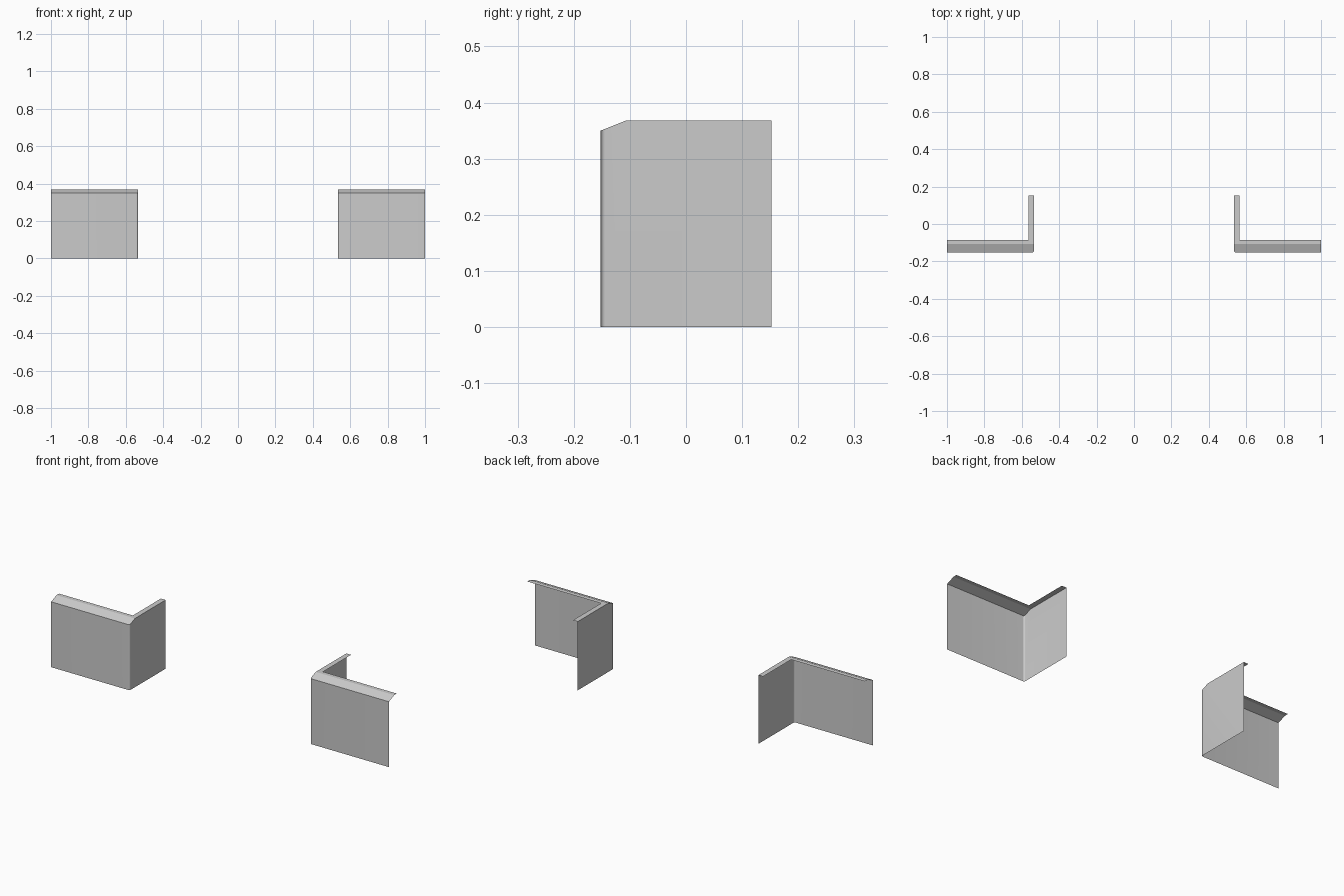
import bpy, bmesh, math

cube = bpy.data.objects.get("Cube")
if cube:
    bpy.data.objects.remove(cube, do_unlink=True)

# Single grey finish
grey = bpy.data.materials.new("plain_grey")
grey.use_nodes = True
colour = (0.6, 0.6, 0.6, 1)
grey.diffuse_color = colour
grey.node_tree.nodes["Principled BSDF"].inputs["Base Color"].default_value = colour

# Main dimensions
INNER, OUTER = 0.535, 1.0
FRONT, BACK = -0.152, 0.152
SLOPE_Y, LIP_Y, LIP_X = -0.107, -0.085, 0.563
SHOULDER, TOP = 0.35, 0.368


def corner_panel(name, side):
    """Thin L-shaped sheet with a sloped front edge and a narrow top lip."""
    bm = bmesh.new()

    def v(x, y, z):
        return bm.verts.new((side * x, y, z))

    front_out, front_in = v(OUTER, FRONT, 0), v(INNER, FRONT, 0)
    shoulder_out, shoulder_in = v(OUTER, FRONT, SHOULDER), v(INNER, FRONT, SHOULDER)
    slope_out, slope_in = v(OUTER, SLOPE_Y, TOP), v(INNER, SLOPE_Y, TOP)
    back_low, back_top = v(INNER, BACK, 0), v(INNER, BACK, TOP)
    lip_out, lip_corner, lip_back = (v(OUTER, LIP_Y, TOP), v(LIP_X, LIP_Y, TOP),
                                     v(LIP_X, BACK, TOP))

    # Front wall, side wall, slope and lip
    faces = [
        (front_in, front_out, shoulder_out, shoulder_in),
        (back_low, front_in, shoulder_in, slope_in, back_top),
        (shoulder_in, shoulder_out, slope_out, slope_in),
        (slope_in, slope_out, lip_out, lip_corner, lip_back, back_top),
    ]
    for f in faces:
        bm.faces.new(f if side > 0 else f[::-1])

    # Softly rounded upright corner
    edge = bm.edges.get((front_in, shoulder_in))
    bmesh.ops.bevel(bm, geom=[edge], offset=0.008, segments=6, profile=0.5,
                    affect='EDGES')

    mesh = bpy.data.meshes.new(name)
    bm.to_mesh(mesh)
    bm.free()
    mesh.materials.append(grey)
    obj = bpy.data.objects.new(name, mesh)
    bpy.context.collection.objects.link(obj)
    bpy.ops.object.select_all(action='DESELECT')
    obj.select_set(True)
    bpy.context.view_layer.objects.active = obj
    bpy.ops.object.shade_smooth_by_angle(angle=math.radians(18))
    return obj


corner_panel("left_corner_panel", 1)
corner_panel("right_corner_panel", -1)
